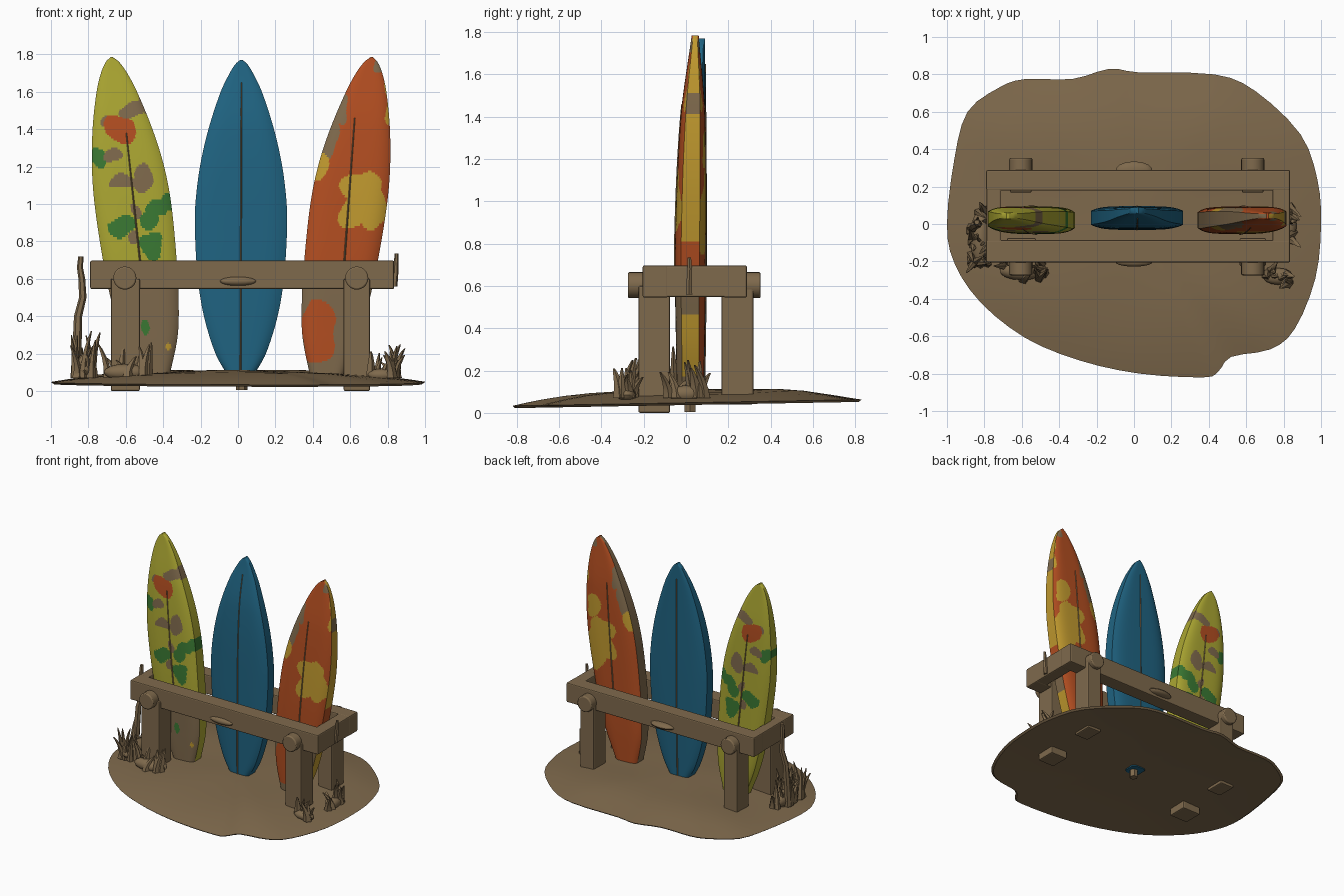
import bpy, bmesh, math, random

if "Cube" in bpy.data.objects:
    bpy.data.objects.remove(bpy.data.objects["Cube"])

random.seed(4)
COL = {"driftwood_brown": (0.212, 0.143, 0.073), "ocean_blue": (0.014, 0.126, 0.222), "lime": (0.41, 0.385, 0.032),
       "leaf_green": (0.042, 0.19, 0.033), "coral_red": (0.45, 0.076, 0.015), "sun_yellow": (0.53, 0.32, 0.028)}
MATS = []
for n, c in COL.items():
    MATS.append(bpy.data.materials.new(n))
    MATS[-1].diffuse_color = (*c, 1)
BROWN, BLUE, LIME, GREEN, RED, YELLOW = range(6)

def finish(name, bm, smooth=None, bevel=0):
    bmesh.ops.recalc_face_normals(bm, faces=bm.faces)
    me = bpy.data.meshes.new(name)
    bm.to_mesh(me)
    bm.free()
    for m in MATS:
        me.materials.append(m)
    ob = bpy.data.objects.new(name, me)
    bpy.context.collection.objects.link(ob)
    if bevel:
        b = ob.modifiers.new("bevel", "BEVEL")
        b.width, b.segments = bevel, 2
    if smooth:
        bpy.ops.object.select_all(action='DESELECT')
        ob.select_set(True)
        bpy.context.view_layer.objects.active = ob
        bpy.ops.object.shade_smooth_by_angle(angle=math.radians(smooth))

def box(name, x0, x1, y0, y1, z0, z1, bevel=0.008):
    bm = bmesh.new()
    bmesh.ops.create_cube(bm, size=1)
    for v in bm.verts:
        v.co = ((x0 + x1) / 2 + v.co.x * (x1 - x0), (y0 + y1) / 2 + v.co.y * (y1 - y0),
                (z0 + z1) / 2 + v.co.z * (z1 - z0))
    finish(name, bm, bevel=bevel)

def spline(tab, z):
    """Smooth curve through (z, value) pairs."""
    i = max(j for j in range(len(tab) - 1) if j == 0 or tab[j][0] <= z)
    slope = lambda a, b: (tab[b][1] - tab[a][1]) / (tab[b][0] - tab[a][0])
    h = tab[i + 1][0] - tab[i][0]
    m0, m1 = slope(max(i - 1, 0), i + 1) * h, slope(i, min(i + 2, len(tab) - 1)) * h
    t = (z - tab[i][0]) / h
    return ((2*t**3 - 3*t*t + 1) * tab[i][1] + (t**3 - 2*t*t + t) * m0
            + (3*t*t - 2*t**3) * tab[i + 1][1] + (t**3 - t*t) * m1)

# sand mound: a shallow shell, rings shrinking inside an irregular outline
OUT = [(1, 0), (.98, .24), (.89, .48), (.65, .71), (.43, .8), (.03, .81), (-.13, .83), (-.33, .775),
       (-.58, .775), (-.72, .73), (-.89, .6), (-.96, .35), (-1, 0), (-.96, -.21), (-.82, -.42), (-.58, -.61),
       (-.29, -.73), (.03, -.8), (.37, -.82), (.45, -.79), (.52, -.71), (.73, -.67), (.86, -.56), (.97, -.29)]
N = len(OUT)
wrap = [[(i, OUT[i % N][a]) for i in range(-2, N + 3)] for a in (0, 1)]
OUT = [(spline(wrap[0], i / 3), spline(wrap[1], i / 3)) for i in range(3 * N)]
edge_z = lambda y: 0.048 + 0.018 * y

def sand_z(x, y, f):
    e = edge_z(y)
    back = .018 * math.exp(-((y - .52) / .25) ** 2) * (1 - f ** 6)
    ripple = 0.006 * math.sin(7 * x + 2) * math.cos(6 * y) * (1 - f)
    return e + (0.108 - e) * (1 - f ** 2.5) + back + ripple

bm = bmesh.new()
rings = [[bm.verts.new((x * f, y * f, edge_z(y * f) - .012 + .03 * (1 - f ** 2.5))) for x, y in OUT]
         for f in (.1, .4, .7, .985)]
rings += [[bm.verts.new((x * f, y * f, sand_z(x * f, y * f, f))) for x, y in OUT]
          for f in (1, .93, .83, .7, .55, .4, .25, .1)]
for a, b in zip(rings, rings[1:]):
    for i in range(len(OUT)):
        j = (i + 1) % len(OUT)
        bm.faces.new((a[i], a[j], b[j], b[i]))
bm.faces.new(rings[-1])
bm.faces.new(rings[0])
finish("sand_mound", bm, smooth=35)

# wooden rack: rails, posts, pegs
box("front_rail", -.79, .835, -.205, -.085, .545, .697)
box("back_rail", -.79, .835, .178, .288, .545, .697)
box("left_end_rail", -.789, -.71, -.204, .287, .547, .696)
box("right_end_rail", .74, .834, -.204, .287, .547, .696)
for side, x0, x1, px in (("left", -.68, -.525, -.605), ("right", .565, .705, .635)):
    box(side + "_front_post", x0, x1, -.225, -.075, 0, .6)
    box(side + "_back_post", px - .058, px + .058, .168, .318, .04, .6)
    for end, y in (("front", -.237), ("back", .315)):
        bm = bmesh.new()
        bmesh.ops.create_cone(bm, cap_ends=True, segments=20, radius1=.062, radius2=.062, depth=.075)
        for v in bm.verts:
            v.co = (px + v.co.x, y + v.co.z, .604 + v.co.y)
        finish(f"{side}_{end}_peg", bm, smooth=40, bevel=.008)

# rounded lumps: knots on the long rails, root clumps under the grass
for name, x, y, z, rx, ry, rz in (
        ("front_knot", 0, -.203, .587, .1, .025, .024), ("back_knot", 0, .285, .587, .1, .05, .024),
        ("left_root", -.82, -.08, .11, .055, .16, .06), ("left_post_root", -.6, -.25, .1, .12, .05, .045),
        ("right_post_root", .77, -.28, .085, .08, .045, .035), ("right_root", .83, 0, .09, .04, .09, .04)):
    bm = bmesh.new()
    bmesh.ops.create_uvsphere(bm, u_segments=14, v_segments=8, radius=1)
    for v in bm.verts:
        v.co = (x + v.co.x * rx, y + v.co.y * ry, z + v.co.z * rz)
    finish(name, bm, smooth=40)

# surfboards: stacked rings, painted by patch rules
def board(name, width, axis, front, back, paint, nz=200, ns=60):
    bm = bmesh.new()
    z0, z1, prev = width[0][0], width[-1][0], None
    for k in range(nz + 1):
        z = z0 + (z1 - z0) * math.sin(k / nz * math.pi / 2) ** 1.15
        w, cx = max(spline(width, z), .004), spline(axis, z)
        yf, yb = spline(front, z), spline(back, z)
        e = .2 * (yb - yf)
        pts = [(-1 + 2 * i / ns) for i in range(ns + 1)]
        ring = [bm.verts.new((cx + s * w, yf + e * abs(s) ** 5, z)) for s in pts]
        ring += [bm.verts.new((cx + s * w, yb - e * abs(s) ** 5, z)) for s in reversed(pts)]
        n = len(ring)
        for i in range(n if prev else 0):
            f = bm.faces.new((prev[i], prev[(i + 1) % n], ring[(i + 1) % n], ring[i]))
            part = "right" if i == ns else "left" if i == n - 1 else "front" if i < ns else "back"
            c = f.calc_center_median()
            f.material_index = paint(part, c.x, c.z)
        if k in (0, nz):
            bm.faces.new(ring).material_index = paint("front", cx, z)
        prev = ring
    finish(name, bm, smooth=40)

def patch(patches, x, z, base):
    wx = x + .010 * math.sin(31 * z + 9 * x)
    wz = z + .012 * math.sin(37 * x + 8 * z)
    for px, pz, rx, rz, m in patches:
        if ((wx - px) / rx) ** 2 + ((wz - pz) / rz) ** 2 < 1:
            base = m
    return base

LIME_SPOTS = [(-.57, 1.5, .065, .04, BROWN), (-.5, 1.53, .04, .05, BROWN), (-.69, 1.43, .045, .03, BROWN),
              (-.63, 1.40, .09, .075, RED), (-.745, 1.255, .045, .055, GREEN), (-.66, 1.255, .055, .035, BROWN),
              (-.62, 1.12, .07, .035, BROWN), (-.51, 1.14, .055, .075, BROWN), (-.545, .96, .03, .04, BROWN),
              (-.55, .81, .03, .035, BROWN), (-.43, .97, .065, .045, GREEN), (-.37, 1.02, .04, .055, GREEN),
              (-.48, .92, .055, .05, GREEN), (-.62, .88, .07, .055, GREEN), (-.46, .78, .06, .075, GREEN)]
RED_SPOTS = [(.46, 1.36, .08, .12, BROWN), (.54, 1.52, .05, .09, BROWN), (.42, 1.21, .06, .09, YELLOW),
             (.66, 1.08, .11, .09, YELLOW), (.61, .94, .07, .08, YELLOW), (.72, .98, .08, .11, YELLOW),
             (.76, 1.74, .04, .045, BROWN), (.81, 1.56, .022, .14, YELLOW)]
RED_BACK = RED_SPOTS + [(.72, .92, .1, .16, YELLOW), (.74, 1.25, .06, .1, YELLOW)]

def paint_lime(part, x, z):
    if part == "front" and z < .62 + .03 * math.sin(14 * x):
        return patch([(-.497, .34, .026, .04, GREEN), (-.38, .245, .015, .02, YELLOW)], x, z, BROWN)
    return patch(LIME_SPOTS, x, z, LIME)

def paint_red(part, x, z):
    if part == "right":
        return (BROWN if z < .17 or .46 < z < .62 or 1.41 < z < 1.51 else RED if .62 <= z < .81 else YELLOW)
    if part == "left":
        return BROWN
    if part == "front" and z < .58:
        return patch([(.43, .32, .09, .18, RED)], x, z, BROWN)
    return patch(RED_SPOTS if part == "front" else RED_BACK, x, z, RED)

SIDE_W = [(.07, .083), (.1, .095), (.3, .154), (.5, .182), (.7, .197), (1, .205), (1.2, .193),
          (1.4, .16), (1.6, .108), (1.7, .07), (1.76, .035), (1.785, .006)]
LEAN = [(.02, -.45), (.3, -.476), (.7, -.525), (1.2, -.588), (1.6, -.648), (1.785, -.675)]
SIDE_F = [(.02, -.04), (.3, -.047), (.8, -.052), (1.4, -.025), (1.785, .027)]
SIDE_B = [(.02, .08), (.4, .09), (1.4, .09), (1.785, .06)]
BLUE_W = [(.06, .057), (.1, .08), (.2, .135), (.4, .197), (.6, .23), (.85, .246), (1.0, .244), (1.2, .22),
          (1.4, .175), (1.6, .11), (1.7, .062), (1.75, .03), (1.77, .006)]
BLUE_F = [(.03, -.028), (.8, -.03), (1.4, -.01), (1.77, .055)]
BLUE_B = [(.03, .085), (.8, .095), (1.77, .09)]
board("lime_surfboard", SIDE_W, LEAN, SIDE_F, SIDE_B, paint_lime)
board("red_surfboard", SIDE_W, [(z, -v + .018 + .012 * z) for z, v in LEAN], SIDE_F, SIDE_B, paint_red)
board("blue_surfboard", BLUE_W, [(.03, .014), (1.77, .018)], BLUE_F, BLUE_B, lambda p, x, z: BLUE, 60, 20)

# bent tapering stalks
def stalk(bm, pts, r, sides=5, tip=.15):
    prev = None
    for k, p in enumerate(pts):
        rr = r * (1 - (1 - tip) * k / (len(pts) - 1))
        ring = [bm.verts.new((p[0] + rr * math.cos(a * math.tau / sides),
                              p[1] + rr * math.sin(a * math.tau / sides), p[2])) for a in range(sides)]
        for i in range(sides if prev else 0):
            j = (i + 1) % sides
            bm.faces.new((prev[i], prev[j], ring[j], ring[i]))
        if k in (0, len(pts) - 1):
            bm.faces.new(ring)
        prev = ring

# centre stringers, thin strips on the board faces
for name, (xa, za), (xb, zb), front, back in (("lime", (-.518, .64), (-.597, 1.38), SIDE_F, SIDE_B),
                                              ("red", (.565, .64), (.624, 1.46), SIDE_F, SIDE_B),
                                              ("blue", (.014, .1), (.018, 1.65), BLUE_F, BLUE_B)):
    for tag, tab in (("front", front), ("back", back)):
        bm = bmesh.new()
        zs = [za + (zb - za) * t / 20 for t in range(21)]
        stalk(bm, [(xa + (xb - xa) * t / 20, spline(tab, z), z) for t, z in enumerate(zs)], .005, 4, .6)
        finish(f"{name}_stringer_{tag}", bm)

# grass tufts
for name, xr, yr, count, top in (("left_grass", (-.88, -.77), (-.24, .08), 22, .24),
                                 ("left_post_grass", (-.7, -.48), (-.3, -.21), 14, .18),
                                 ("right_post_grass", (.69, .86), (-.32, -.24), 10, .13),
                                 ("right_grass", (.8, .86), (-.1, .1), 8, .16)):
    bm = bmesh.new()
    for _ in range(count):
        x, y = random.uniform(*xr), random.uniform(*yr)
        h, dx, dy = top * random.uniform(.4, 1), random.uniform(-.06, .06), random.uniform(-.06, .05)
        stalk(bm, [(x + dx * t * t, y + dy * t * t, .07 + (h + .02) * t) for t in (0, .3, .6, .85, 1)],
              random.uniform(.02, .034))
    finish(name, bm, smooth=50)

# tall stems at the rack ends, and the buried stub under the middle board
for name, r, tip, pts in (
        ("left_stem", .026, .55, [(-.87, -.02, .07), (-.86, -.02, .25), (-.855, -.01, .4), (-.83, 0, .5),
                                  (-.835, 0, .6), (-.845, .01, .66), (-.84, .01, .72)]),
        ("right_stem", .017, .6, [(.835, .015, .56), (.842, .015, .62), (.845, .018, .68), (.848, .015, .735)]),
        ("buried_stub", .03, 1, [(.02, .02, .005), (.02, .02, .09)])):
    bm = bmesh.new()
    stalk(bm, pts, r, 6, tip)
    finish(name, bm, smooth=50)

for m in bpy.data.materials:
    if m.users and not m.is_grease_pencil:
        m.use_nodes = True
        m.node_tree.nodes["Principled BSDF"].inputs["Base Color"].default_value = m.diffuse_color
